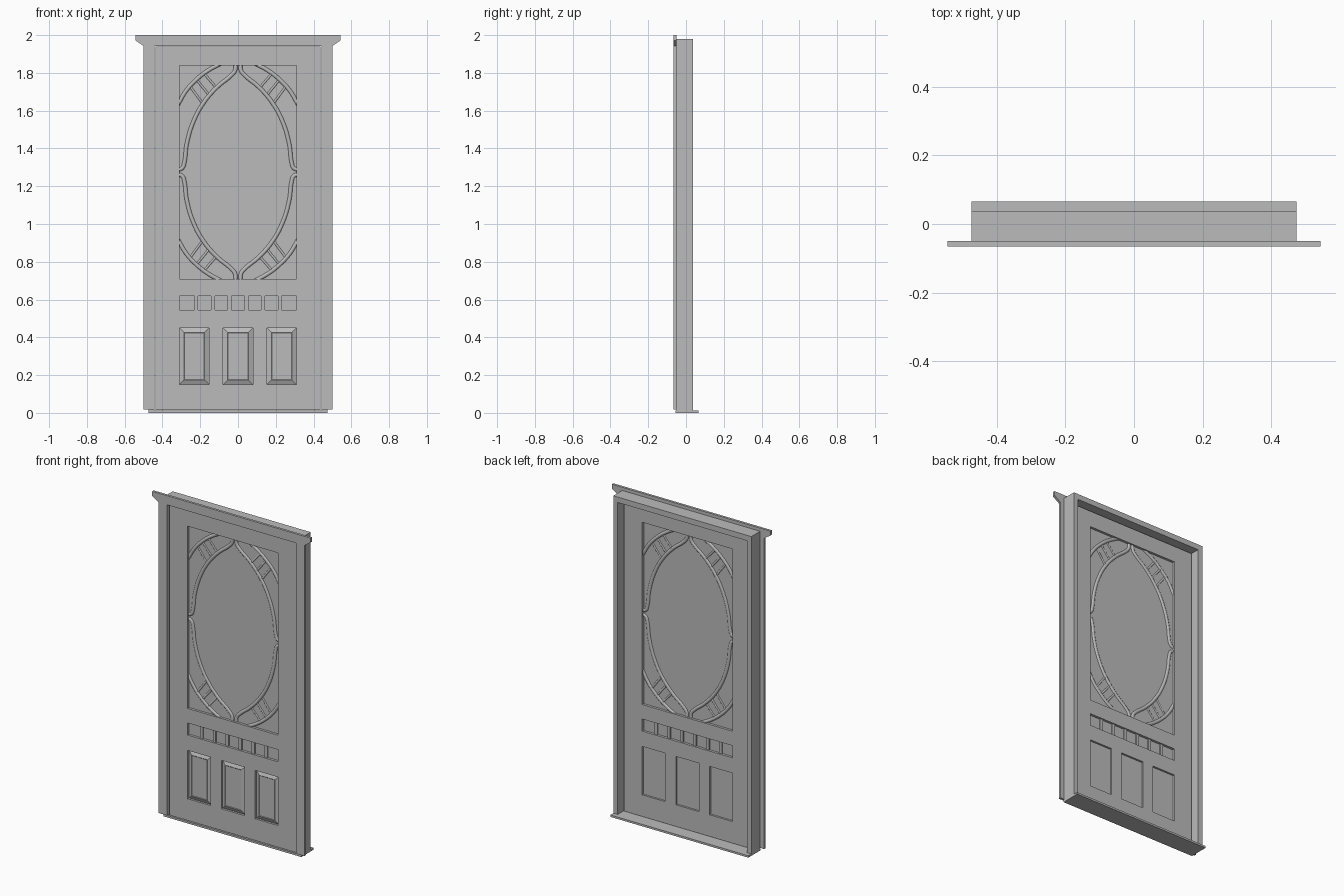
import bpy
import bmesh

cube = bpy.data.objects.get("Cube")
if cube:
    bpy.data.objects.remove(cube, do_unlink=True)

grey = bpy.data.materials.new("plain_grey")
grey.use_nodes = True
COLOUR = (0.5, 0.5, 0.5, 1)
grey.diffuse_color = COLOUR
grey.node_tree.nodes["Principled BSDF"].inputs["Base Color"].default_value = COLOUR


def add_object(name, mesh):
    mesh.materials.clear()
    mesh.materials.append(grey)
    obj = bpy.data.objects.new(name, mesh)
    bpy.context.collection.objects.link(obj)
    return obj


def mesh_from(name, bm):
    bmesh.ops.recalc_face_normals(bm, faces=bm.faces)
    mesh = bpy.data.meshes.new(name)
    bm.to_mesh(mesh)
    bm.free()
    return add_object(name, mesh)


def box(name, x, y, z):
    """Box from (low, high) ranges on each axis."""
    bm = bmesh.new()
    bmesh.ops.create_cube(bm, size=1)
    for v in bm.verts:
        v.co = [r[0] if c < 0 else r[1] for c, r in zip(v.co, (x, y, z))]
    return mesh_from(name, bm)


def pair(name, x, y, z):
    """Matching boxes on both sides of the centre line."""
    box("left_" + name, x, y, z)
    box("right_" + name, (-x[1], -x[0]), y, z)


def scrollwork(name, paths, radius, depth):
    """Round rods along (x, z) paths, repeated in all four quarters."""
    curve = bpy.data.curves.new(name, "CURVE")
    curve.dimensions = "3D"
    curve.bevel_depth = radius
    curve.bevel_resolution = 2
    curve.resolution_u = 5
    curve.use_fill_caps = True
    for path in paths:
        for sx in (-1, 1):
            for sz in (-1, 1):
                spline = curve.splines.new("BEZIER")
                spline.bezier_points.add(len(path) - 1)
                for point, (x, z) in zip(spline.bezier_points, path):
                    point.co = (sx * x, depth, MID_Z + sz * (z - MID_Z))
                    point.handle_left_type = point.handle_right_type = "AUTO"
    helper = bpy.data.objects.new(name + "_path", curve)
    bpy.context.collection.objects.link(helper)
    bpy.context.view_layer.update()
    evaluated = helper.evaluated_get(bpy.context.evaluated_depsgraph_get())
    mesh = bpy.data.meshes.new_from_object(evaluated)
    bpy.data.objects.remove(helper, do_unlink=True)
    mesh.shade_smooth()
    return add_object(name, mesh)


# Main levels
CASING = (-0.065, -0.05)
JAMB = (-0.05, 0.036)
DOOR = (-0.05, -0.014)
CORE = (-0.035, -0.029)
MID_Y = -0.032
MID_Z = 1.275
OPEN = 0.31

# Frame: sill, jambs, head and front casing
box("sill", (-0.473, 0.473), (-0.055, 0.065), (0, 0.012))
pair("jamb", (0.443, 0.473), JAMB, (0.012, 1.98))
box("head_jamb", (-0.443, 0.443), JAMB, (1.946, 1.98))
pair("casing", (0.443, 0.5), CASING, (0.017, 1.943))

# Header board with clipped lower corners
bm = bmesh.new()
half = [(0.5, 1.943), (0.543, 1.972), (0.543, 2)]
outline = half + [(-x, z) for x, z in reversed(half)]
face = bm.faces.new([bm.verts.new((x, CASING[0], z)) for x, z in outline])
extruded = bmesh.ops.extrude_face_region(bm, geom=[face])["geom"]
for v in extruded:
    if isinstance(v, bmesh.types.BMVert):
        v.co.y = CASING[1]
if not face.is_valid or len(bm.faces) < 8:
    bm.faces.new([v for v in bm.verts if v.co.y == CASING[0]])
mesh_from("header_casing", bm)

# Door stiles, rails and mullions
pair("stile", (OPEN, 0.436), DOOR, (0.016, 1.94))
for name, z in (("bottom_rail", (0.016, 0.15)), ("lower_rail", (0.45, 0.545)),
                ("middle_rail", (0.62, 0.71)), ("top_rail", (1.84, 1.94))):
    box(name, (-OPEN, OPEN), DOOR, z)
pair("mullion", (0.079, 0.153), DOOR, (0.15, 0.45))

# Thin infill sheets
box("screen", (-OPEN, OPEN), CORE, (0.71, 1.84))
box("spindle_backing", (-OPEN, OPEN), CORE, (0.545, 0.62))

# Raised panels: flat back, bevelled front field
for name, x0, x1 in (("right", -OPEN, -0.153), ("centre", -0.079, 0.079),
                     ("left", 0.153, OPEN)):
    panel = box(name + "_raised_panel", (x0, x1), (-0.037, -0.026), (0.15, 0.45))
    bm = bmesh.new()
    bm.from_mesh(panel.data)
    bm.normal_update()
    front = min(bm.faces, key=lambda f: f.calc_center_median().y)
    centre = front.calc_center_median()
    bmesh.ops.inset_region(bm, faces=[front], thickness=0.033)
    for v in front.verts:
        v.co.y = -0.048
    # A low lip separates the bevel from the flat field
    bmesh.ops.inset_region(bm, faces=[front], thickness=0.004)
    for v in front.verts:
        v.co.y = -0.046
    bm.to_mesh(panel.data)
    bm.free()

# Row of spindles
for i in range(6):
    x = (i - 2.5) * 0.0886
    box(f"spindle_{i + 1}", (x - 0.01, x + 0.01),
        (MID_Y - 0.011, MID_Y + 0.011), (0.545, 0.62))

# Oval rods, corner arcs and the short spokes between them
oval = [(0.013, 1.85), (0.016, 1.812), (0.04, 1.783), (0.105, 1.73),
        (0.18, 1.645), (0.237, 1.54), (0.272, 1.42), (0.284, 1.325),
        (0.294, 1.297), (0.318, 1.286)]
corner = [(0.318, 1.632), (0.275, 1.705), (0.22, 1.765), (0.155, 1.815), (0.09, 1.85)]
spokes = [[(0.255, 1.73), (0.192, 1.645)],
          [(0.22, 1.765), (0.155, 1.685)],
          [(0.18, 1.797), (0.118, 1.725)]]
scrollwork("oval_rods", [oval], 0.0115, MID_Y)
scrollwork("corner_arcs", [corner], 0.0115, MID_Y)
scrollwork("corner_spokes", spokes, 0.007, MID_Y)
